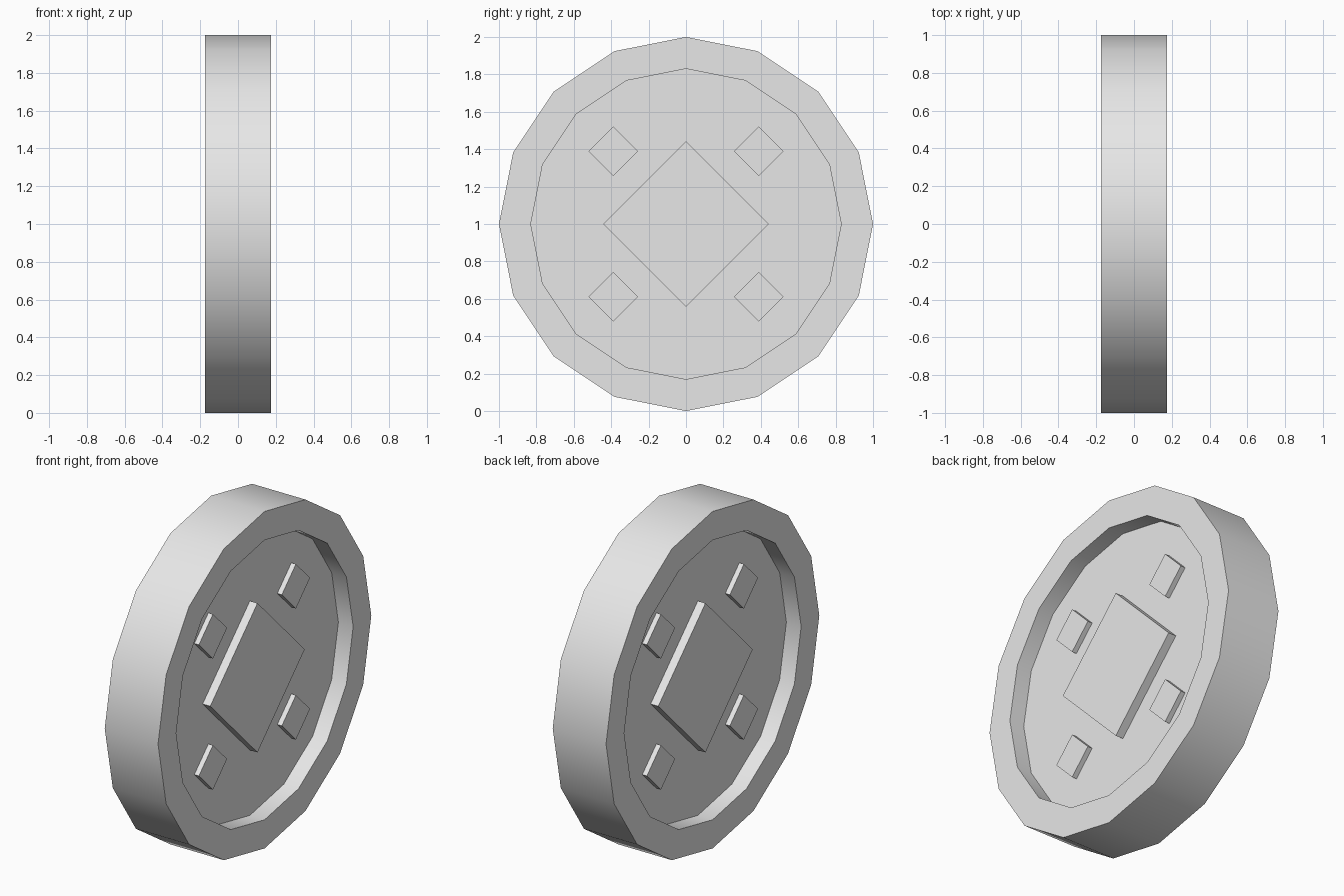
import bpy, bmesh, math
from mathutils import Matrix, Vector

cube = bpy.data.objects.get("Cube")
if cube:
    bpy.data.objects.remove(cube, do_unlink=True)

RADIUS, INNER_RADIUS = 1.0, 0.83
HALF_WIDTH, FLOOR = 0.175, 0.078     # rim face and recessed floor along x
CENTRE = Vector((0, 0, 1))

grey = bpy.data.materials.new("plain grey")
grey.use_nodes = True
grey.diffuse_color = (0.8, 0.8, 0.8, 1)
grey.node_tree.nodes["Principled BSDF"].inputs["Base Color"].default_value = (0.8, 0.8, 0.8, 1)


def prism(bm, sides, radius, x0, x1, y=0, z=0):
    """Add a regular prism whose axis runs along x."""
    place = Matrix.Translation(CENTRE + Vector(((x0 + x1) / 2, y, z)))
    bmesh.ops.create_cone(bm, cap_ends=True, segments=sides, radius1=radius,
                          radius2=radius, depth=abs(x1 - x0),
                          matrix=place @ Matrix.Rotation(math.pi / 2, 4, 'Y'))


def finish(bm, name, smooth=False):
    bmesh.ops.recalc_face_normals(bm, faces=bm.faces)
    mesh = bpy.data.meshes.new(name)
    bm.to_mesh(mesh)
    bm.free()
    mesh.materials.append(grey)
    obj = bpy.data.objects.new(name, mesh)
    bpy.context.collection.objects.link(obj)
    if smooth:
        bpy.ops.object.select_all(action='DESELECT')
        obj.select_set(True)
        bpy.context.view_layer.objects.active = obj
        bpy.ops.object.shade_smooth_by_angle(angle=math.radians(30))
    return obj


# Disc: sixteen-sided, with a raised rim around a sunken floor on both faces
bm = bmesh.new()
prism(bm, 16, RADIUS, -HALF_WIDTH, HALF_WIDTH)
for cap in [f for f in bm.faces if len(f.verts) == 16]:
    side = math.copysign(1, cap.calc_center_median().x)
    bmesh.ops.inset_region(bm, faces=[cap], use_even_offset=True,
                           thickness=(RADIUS - INNER_RADIUS) * math.cos(math.pi / 16))
    floor = bmesh.ops.extrude_discrete_faces(bm, faces=[cap])["faces"][0]
    bmesh.ops.translate(bm, verts=floor.verts, vec=(side * (FLOOR - HALF_WIDTH), 0, 0))
finish(bm, "rimmed_disc", smooth=True)

# Raised diamonds on each floor: one large in the middle, four small around it
for side, label in ((1, "left"), (-1, "right")):
    base = side * (FLOOR - 0.01)
    bm = bmesh.new()
    prism(bm, 4, 0.443, base, side * 0.128)
    finish(bm, f"centre_diamond_{label}")
    bm = bmesh.new()
    for y in (-0.389, 0.389):
        for z in (-0.389, 0.389):
            prism(bm, 4, 0.132, base, side * 0.108, y, z)
    finish(bm, f"small_diamonds_{label}")
